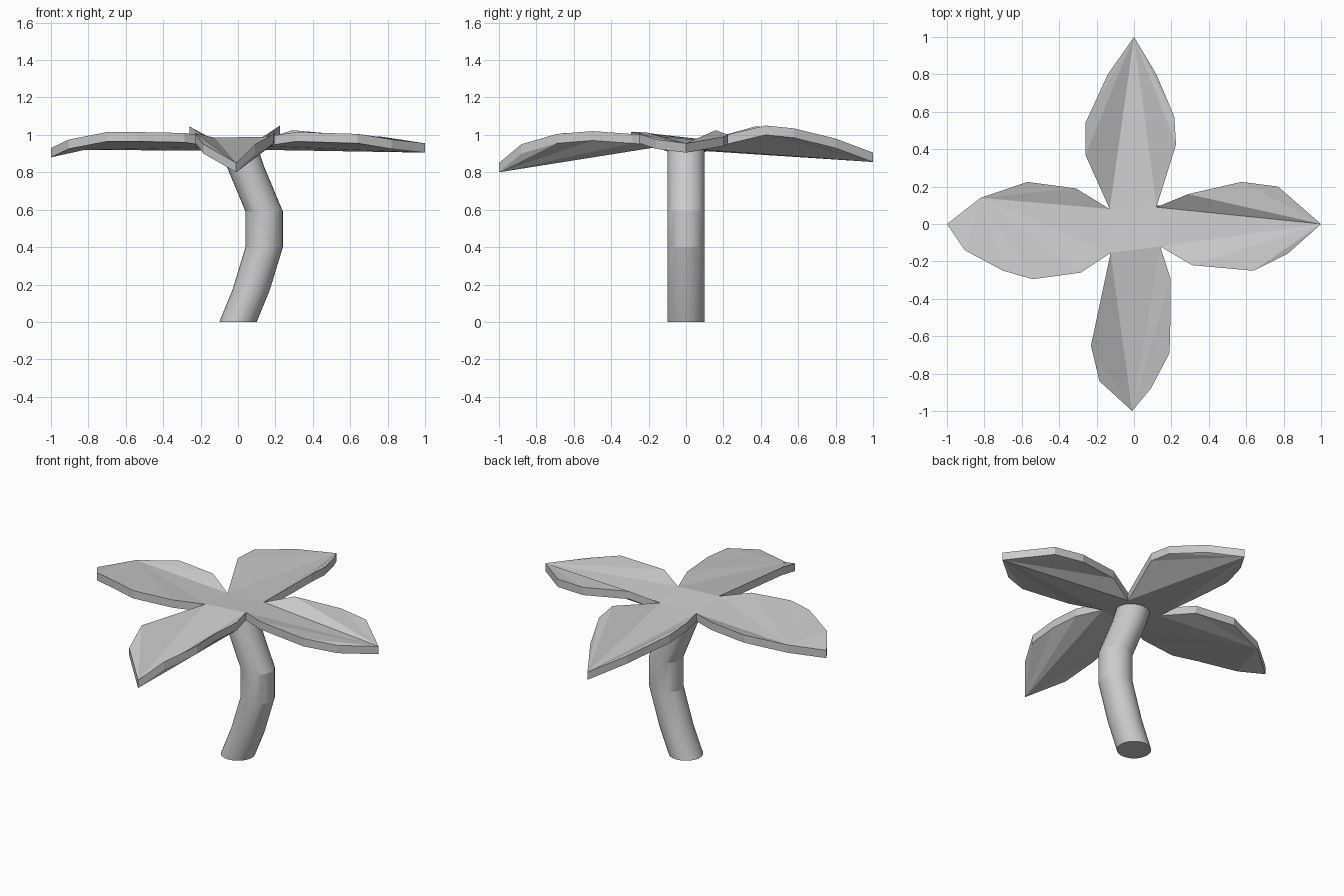
import bpy, bmesh
from math import cos, sin, tau, radians

if "Cube" in bpy.data.objects:
    bpy.data.objects.remove(bpy.data.objects["Cube"])


def add_object(name, bm):
    bmesh.ops.recalc_face_normals(bm, faces=bm.faces)
    mesh = bpy.data.meshes.new(name)
    bm.to_mesh(mesh)
    bm.free()
    obj = bpy.data.objects.new(name, mesh)
    bpy.context.collection.objects.link(obj)
    return obj


# Trunk: horizontal rings swept along a bent path of (x, z)
path = [(0, 0), (0.07, 0.17), (0.14, 0.4), (0.14, 0.59), (0.04, 0.83), (0.0, 0.95)]
SIDES = 32
bm = bmesh.new()
rings = [[bm.verts.new((x + 0.1 * cos(tau * i / SIDES), 0.1 * sin(tau * i / SIDES), z))
          for i in range(SIDES)] for x, z in path]
for low, high in zip(rings, rings[1:]):
    for i in range(SIDES):
        j = (i + 1) % SIDES
        bm.faces.new((low[i], low[j], high[j], high[i]))
bm.faces.new(rings[0][::-1])
bm.faces.new(rings[-1])
trunk = add_object("trunk", bm)
bpy.context.view_layer.objects.active = trunk
trunk.select_set(True)
bpy.ops.object.shade_smooth_by_angle(angle=radians(12))
trunk.select_set(False)

# Leaf crown: four notches in the middle and a leaf outline between each pair
notches = [(0.14, -0.12, 0.99), (0.12, 0.09, 0.97), (-0.13, 0.08, 0.965), (-0.125, -0.155, 0.985)]
leaves = [  # (outline points, index of the fold point)
    ([(0.31, -0.22, 1.015), (0.64, -0.25, 1.005), (0.82, -0.16, 0.975), (1, 0, 0.955),
      (0.77, 0.2, 0.99), (0.575, 0.225, 1.0), (0.29, 0.16, 1.025)], 3),
    ([(0.225, 0.425, 1.05), (0.215, 0.575, 1.035), (0.12, 0.8, 0.98), (0, 1, 0.905),
      (-0.14, 0.8, 0.97), (-0.26, 0.54, 1.035), (-0.26, 0.37, 1.045)], 3),
    ([(-0.31, 0.19, 1.0), (-0.57, 0.225, 1.0), (-0.82, 0.14, 0.97), (-1, 0, 0.93),
      (-0.905, -0.14, 0.975), (-0.7, -0.25, 1.015), (-0.54, -0.295, 1.015),
      (-0.285, -0.26, 1.01)], 2),
    ([(-0.23, -0.65, 1.01), (-0.185, -0.84, 0.95), (-0.01, -1, 0.85), (0.09, -0.88, 0.95),
      (0.19, -0.69, 1.005), (0.195, -0.5, 1.02), (0.195, -0.29, 1.005)], 2),
]
bm = bmesh.new()
hub = [bm.verts.new(p) for p in notches]
bm.faces.new(hub)
for k, (points, fold) in enumerate(leaves):
    ring = [hub[k]] + [bm.verts.new(p) for p in points] + [hub[(k + 1) % 4]]
    n, f = len(ring), fold + 1
    for s in range(1, n - 1):
        bm.faces.new((ring[f], ring[(f + s) % n], ring[(f + s + 1) % n]))

# Thickness of the crown
result = bmesh.ops.extrude_face_region(bm, geom=bm.faces[:], use_keep_orig=True)
lower = [e for e in result["geom"] if isinstance(e, bmesh.types.BMVert)]
bmesh.ops.translate(bm, verts=lower, vec=(0, 0, -0.05))
add_object("leaf_crown", bm)
